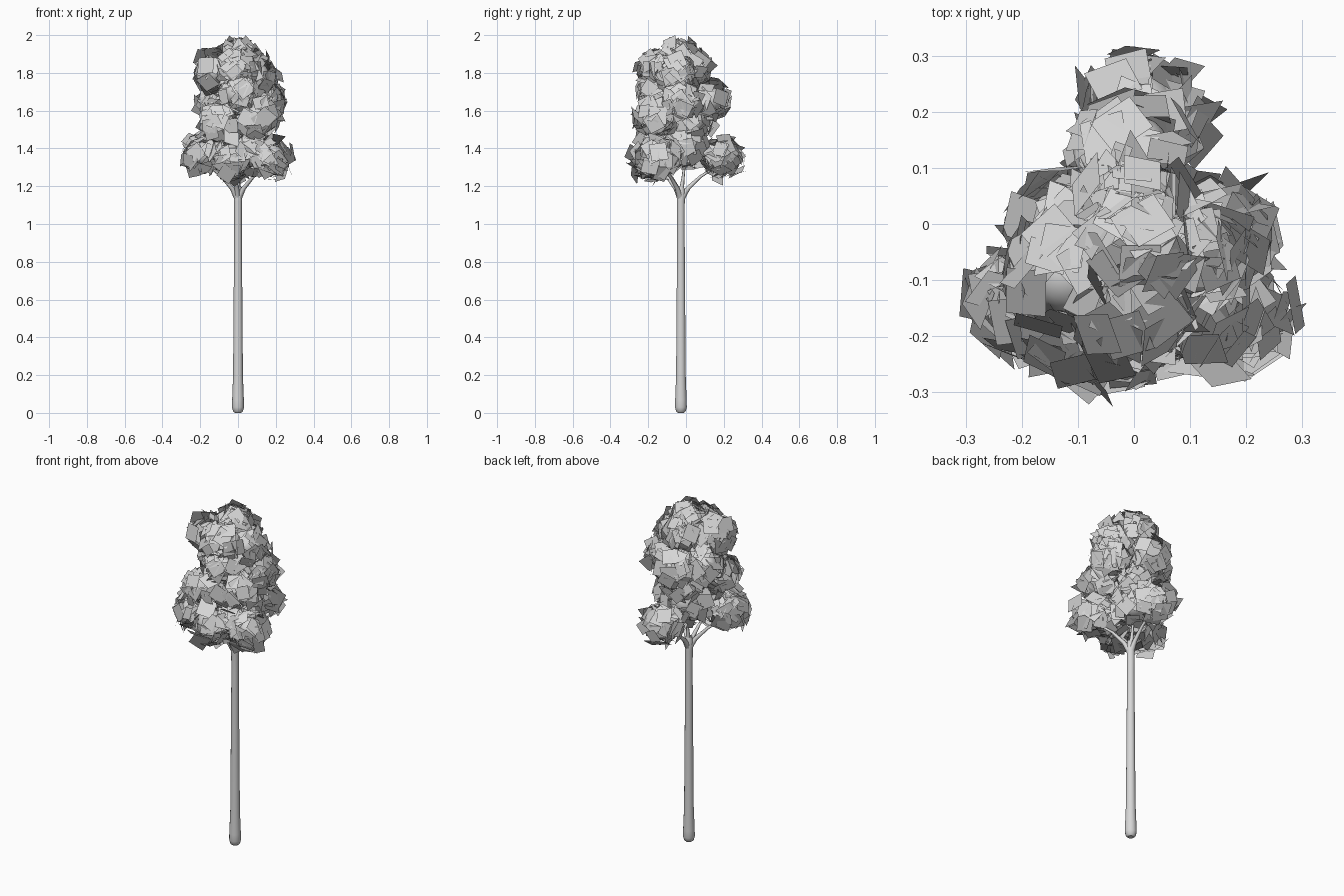
import bpy, bmesh, math, random
from mathutils import Vector, Matrix, Quaternion

random.seed(11)
cube = bpy.data.objects.get("Cube")
if cube:
    bpy.data.objects.remove(cube)

grey = bpy.data.materials.new("plain grey")
grey.use_nodes = True
grey.diffuse_color = (0.68, 0.68, 0.68, 1)
grey.node_tree.nodes["Principled BSDF"].inputs["Base Color"].default_value = (0.68, 0.68, 0.68, 1)


def finish(bm, name):
    mesh = bpy.data.meshes.new(name)
    bm.to_mesh(mesh)
    bm.free()
    mesh.materials.append(grey)
    obj = bpy.data.objects.new(name, mesh)
    bpy.context.collection.objects.link(obj)
    return obj


def tube(name, path, sides):
    """Smooth tube through (point, radius) pairs, capped at both ends."""
    bm = bmesh.new()
    pts = [Vector(p) for p, r in path]
    rings = []
    for i, (p, r) in enumerate(path):
        along = pts[min(i + 1, len(pts) - 1)] - pts[max(i - 1, 0)]
        turn = Vector((0, 0, 1)).rotation_difference(along)
        ring = []
        for k in range(sides):
            a = math.tau * k / sides
            ring.append(bm.verts.new(pts[i] + turn @ Vector((r * math.cos(a), r * math.sin(a), 0))))
        rings.append(ring)
    for lower, upper in zip(rings, rings[1:]):
        for k in range(sides):
            n = (k + 1) % sides
            bm.faces.new((lower[k], lower[n], upper[n], upper[k]))
    bm.faces.new(rings[0][::-1])
    bm.faces.new(rings[-1])
    for f in bm.faces:
        f.smooth = len(f.verts) == 4
    return finish(bm, name)


# Trunk with a rounded, slightly swollen foot
AXIS_Y = -0.027
profile = [(0, 0.016), (0.008, 0.026), (0.03, 0.032), (0.07, 0.031), (0.2, 0.026),
           (0.6, 0.023), (1.0, 0.02), (1.12, 0.021), (1.17, 0.024), (1.2, 0.016)]
tube("trunk", [((0, AXIS_Y, z), r) for z, r in profile], 14)

# Foliage clumps: centre and core radius
clumps = {
    "lower_right": (-0.19, -0.14, 1.37, 0.08),
    "lower_left": (0.18, -0.15, 1.35, 0.085),
    "lower_front": (-0.04, -0.19, 1.35, 0.09),
    "lower_back": (0.01, 0.2, 1.36, 0.085),
    "lower_middle": (0.0, 0.0, 1.42, 0.1),
    "lower_inner": (0.07, -0.13, 1.37, 0.085),
    "inner_back": (0.0, 0.03, 1.54, 0.085),
    "middle_right": (-0.1, -0.16, 1.54, 0.09),
    "middle_left": (0.1, -0.15, 1.56, 0.09),
    "middle_back": (0.0, 0.13, 1.66, 0.08),
    "outer_left": (0.15, -0.02, 1.65, 0.075),
    "outer_right": (-0.13, 0.0, 1.66, 0.075),
    "middle_front": (0.0, -0.14, 1.69, 0.09),
    "upper_right": (-0.12, -0.09, 1.81, 0.085),
    "upper_left": (0.1, -0.06, 1.79, 0.08),
    "upper_front": (-0.01, -0.15, 1.82, 0.08),
    "upper_back": (0.0, 0.03, 1.83, 0.075),
    "crown": (0.0, -0.04, 1.89, 0.075),
}

# Branches fanning out from the trunk into the clumps
for name in ("lower_right", "lower_left", "lower_front", "lower_back", "lower_middle"):
    x, y, z, r = clumps[name]
    start, end = Vector((0, AXIS_Y, 1.13)), Vector((x, y, z - 0.03))
    side = Vector((end.x, end.y - AXIS_Y, 0))
    knee = start + side * 0.17 + Vector((0, 0, 0.06))
    mid = start + side * 0.45 + Vector((0, 0, 0.12))
    tube("branch_" + name, [(start, 0.018), (knee, 0.012), (mid, 0.008), (end, 0.005)], 8)


def buried(p, own):
    return any((p - Vector(c[:3])).length < c[3] * 0.95
               for n, c in clumps.items() if n != own)


def random_direction():
    return Vector([random.gauss(0, 1) for _ in range(3)]).normalized()


# Each clump is a smooth core covered with square leaf cards
for name, (x, y, z, r) in clumps.items():
    centre = Vector((x, y, z))
    bm = bmesh.new()
    bmesh.ops.create_icosphere(bm, subdivisions=3, radius=r * 0.8,
                               matrix=Matrix.Translation(centre))
    for f in bm.faces:
        f.smooth = True
    finish(bm, "core_" + name)

    bm = bmesh.new()
    shading = []
    # Tier centre on the crown axis, used to round the shading of the whole tier
    tier = Vector((0, -0.04, z - 0.02))
    for i in range(60):
        normal = random_direction()
        pos = centre + normal * r * random.uniform(0.85, 1.35)
        if buried(pos, name):
            continue
        tilt = Quaternion(random_direction(), random.gauss(0, 0.6))
        spin = Quaternion((0, 0, 1), random.uniform(0, math.tau))
        turn = tilt @ normal.to_track_quat("Z", "Y") @ spin
        s = random.uniform(0.034, 0.046)
        corners = [pos + turn @ Vector((u * s, v * s, 0))
                   for u, v in ((-1, -1), (1, -1), (1, 1), (-1, 1))]
        if max(c.z for c in corners) < 2:
            bm.faces.new([bm.verts.new(c) for c in corners]).smooth = True
            soft = (normal + (pos - tier).normalized() + turn @ Vector((0, 0, 0.4))).normalized()
            shading += [soft] * 4
    leaves = finish(bm, "leaves_" + name)
    # Leaf shading follows the rounded crown rather than each tilted card
    leaves.data.normals_split_custom_set_from_vertices(shading)
